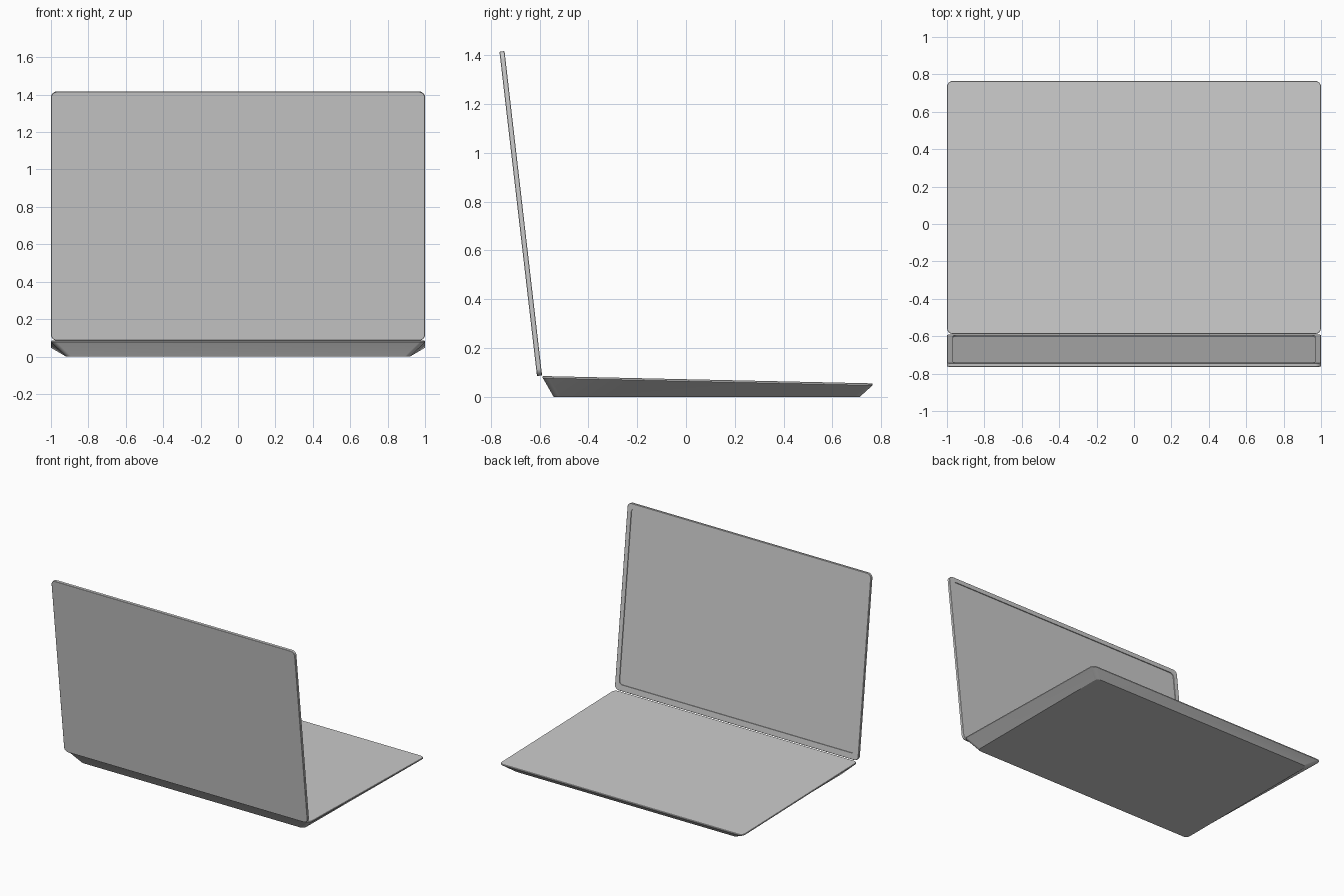
import bpy, bmesh, math
from mathutils import Matrix, Vector

if "Cube" in bpy.data.objects:
    bpy.data.objects.remove(bpy.data.objects["Cube"])


def ring(x, v0, v1, r, w, n=6):
    """Rounded rectangle, half width x, from v0 to v1, at depth w."""
    pts = []
    for cx, cv, a0 in ((x - r, v1 - r, 0), (-x + r, v1 - r, 90),
                       (-x + r, v0 + r, 180), (x - r, v0 + r, 270)):
        for i in range(n + 1):
            a = math.radians(a0 + 90 * i / n)
            pts.append(Vector((cx + r * math.cos(a), cv + r * math.sin(a), w)))
    return pts


def loft(name, rings, place=None, caps=(True, True)):
    """Skin a stack of rings; place maps each point to its final position."""
    bm = bmesh.new()
    loops = [[bm.verts.new(place(p) if place else p) for p in r] for r in rings]
    for a, b in zip(loops, loops[1:]):
        for i in range(len(a)):
            j = (i + 1) % len(a)
            bm.faces.new((a[i], a[j], b[j], b[i]))
    if caps[0]:
        bm.faces.new(loops[0][::-1])
    if caps[1]:
        bm.faces.new(loops[-1])
    bmesh.ops.recalc_face_normals(bm, faces=bm.faces)
    me = bpy.data.meshes.new(name)
    bm.to_mesh(me)
    bm.free()
    ob = bpy.data.objects.new(name, me)
    bpy.context.collection.objects.link(ob)
    bpy.context.view_layer.objects.active = ob
    ob.select_set(True)
    bpy.ops.object.shade_smooth_by_angle(angle=math.radians(25))
    ob.select_set(False)
    return ob


REAR, FRONT = -0.588, 0.765


def wedge(p):
    """Height below the deck surface turned into a deck that slopes forward."""
    t = (p.y - REAR) / (FRONT - REAR)
    return Vector((p.x, p.y, 0.085 - 0.030 * t + p.z))


# Keyboard deck: thin sloping slab
E = 0.002
loft("keyboard_deck", [
    ring(1 - E, REAR + E, FRONT - E, 0.03, -0.010),
    ring(1, REAR, FRONT, 0.032, -0.010 + E),
    ring(1, REAR, FRONT, 0.032, -E),
    ring(1 - E, REAR + E, FRONT - E, 0.03, 0)], wedge)

# Tapered underside with a flat foot on the ground
foot = ring(0.92, -0.543, 0.713, 0.03, 0)
rim = [wedge(p) for p in ring(1 - E, REAR + E, FRONT - E, 0.03, -0.010)]
loft("base_underside", [foot, rim], caps=(True, False))

# Screen lid: leaning rounded panel with a recessed display
L, T = 1.339, 0.021
tilt = math.radians(6.6)
up = Vector((0, -math.sin(tilt), math.cos(tilt)))
out = Vector((0, math.cos(tilt), math.sin(tilt)))
origin = Vector((0, -0.765 + L * math.sin(tilt), 0.085))


def lean(p):
    return origin + Vector((p.x, 0, 0)) + up * p.y + out * p.z


loft("screen_lid", [
    ring(1 - E, E, L - E, 0.03, 0),
    ring(1, 0, L, 0.032, E),
    ring(1, 0, L, 0.032, T - E),
    ring(1 - E, E, L - E, 0.03, T),
    ring(0.967, 0.045, L - 0.036, 0.025, T),
    ring(0.967, 0.045, L - 0.036, 0.025, T - 0.006)], lean)
